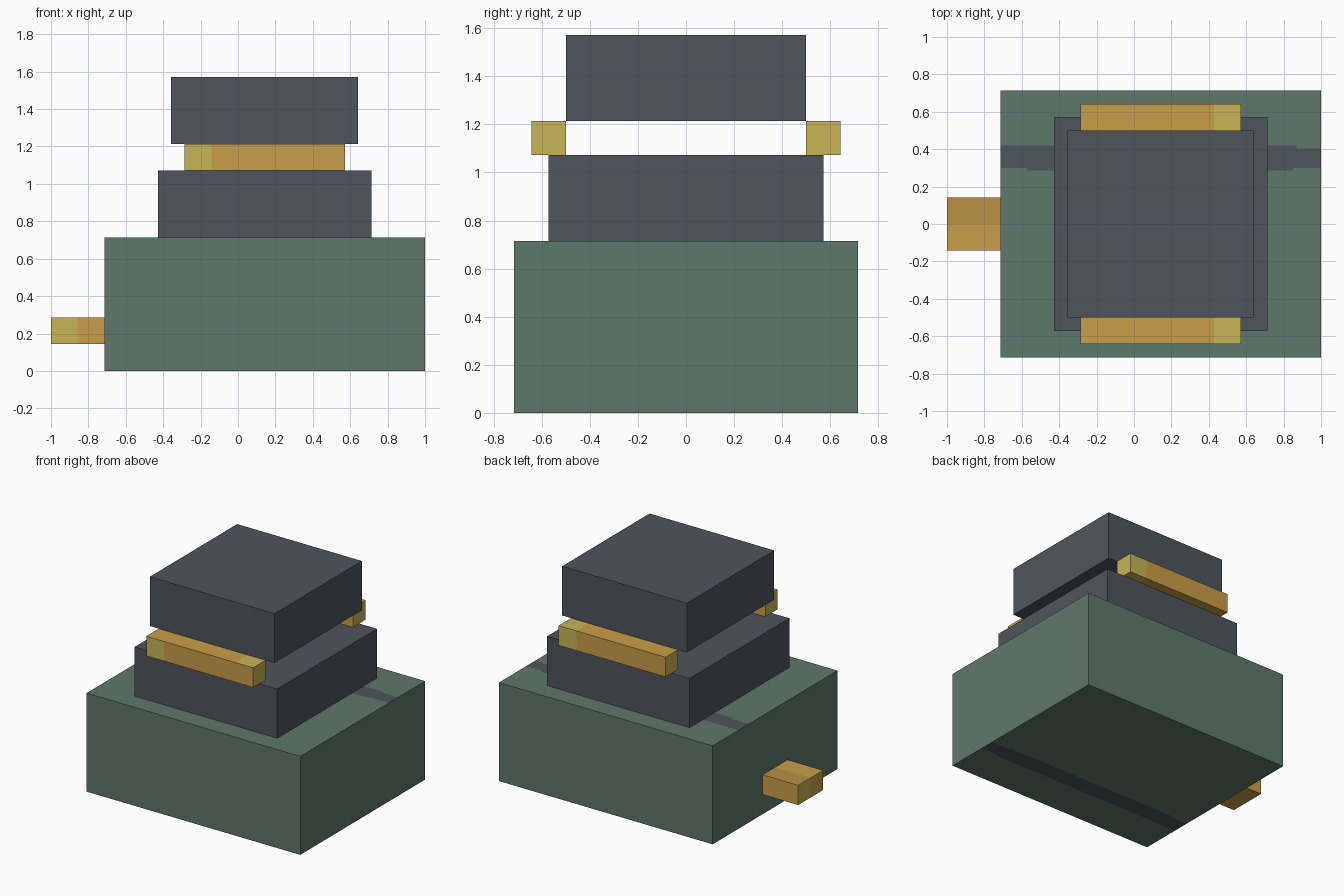
import bpy
import bmesh
from mathutils import Vector

if "Cube" in bpy.data.objects:
    bpy.data.objects.remove(bpy.data.objects["Cube"], do_unlink=True)

U = 1 / 14  # modelling unit: every box sits on this grid


def material(name, rgb):
    lin = [(c / 255 / 12.92) if c < 11 else ((c / 255 + 0.055) / 1.055) ** 2.4 for c in rgb]
    m = bpy.data.materials.new(name)
    m.use_nodes = True
    m.diffuse_color = (*lin, 1)
    m.node_tree.nodes["Principled BSDF"].inputs["Base Color"].default_value = (*lin, 1)
    return m


GREEN = material("moss green", (95, 120, 107))
SLATE = material("slate grey", (78, 85, 93))
ORANGE = material("amber orange", (201, 158, 73))
YELLOW = material("pale yellow", (200, 181, 86))
OCHRE = material("dark ochre", (185, 146, 68))


def box(name, lo, hi, mats, cuts=(), rule=None, flat_only=False):
    """Box between two grid corners, cut by (axis, position) planes, coloured by a face rule."""
    lo, hi = Vector(lo) * U, Vector(hi) * U
    bm = bmesh.new()
    bmesh.ops.create_cube(bm, size=1)
    for v in bm.verts:
        v.co = (lo + hi) / 2 + Vector(a * b for a, b in zip(v.co, hi - lo))
    for axis, pos in cuts:
        no = Vector((0, 0, 0))
        no[axis] = 1
        bm.normal_update()
        faces = [f for f in bm.faces if not flat_only or abs(f.normal.z) > 0.9]
        edges = {e for f in faces for e in f.edges}
        verts = {v for f in faces for v in f.verts}
        bmesh.ops.bisect_plane(bm, geom=faces + list(edges) + list(verts),
                               plane_co=no * pos, plane_no=no)
    bm.normal_update()
    if rule:
        for f in bm.faces:
            f.material_index = rule(f.calc_center_median(), f.normal)
    me = bpy.data.meshes.new(name)
    bm.to_mesh(me)
    bm.free()
    for m in mats:
        me.materials.append(m)
    ob = bpy.data.objects.new(name, me)
    bpy.context.collection.objects.link(ob)
    return ob


# Body with a ragged stripe across the top, mirrored on the underside
def stripe(c, n):
    if abs(n.z) < 0.9:
        return 0
    y = c.y if n.z > 0 else -c.y
    low = 0.30 if c.x < -0.57 or c.x > 0.85 else 0.285
    high = 0.405 if c.x > 0.87 else 0.42
    return 1 if low < y < high else 0


stripe_cuts = [(1, s * y) for s in (1, -1) for y in (0.285, 0.30, 0.405, 0.42)]
stripe_cuts += [(0, x) for x in (-0.57, 0.85, 0.87)]
box("body", (-10, -10, 0), (14, 10, 10), [GREEN, SLATE], stripe_cuts, stripe, True)

# Stacked upper blocks
box("middle_block", (-6, -8, 10), (10, 8, 15), [SLATE])
box("top_block", (-5, -7, 17), (9, 7, 22), [SLATE])


# Side bars with yellow ends
def bar_colour(c, n):
    if abs(n.x) > 0.9:
        return 1
    if n.y < -0.9:
        return int(c.x < -2 * U)
    return int(c.x > 6 * U)


for side, y in (("front", -9), ("back", 7)):
    box(side + "_bar", (-4, y, 15), (8, y + 2, 17), [ORANGE, YELLOW],
        [(0, -2 * U), (0, 6 * U)], bar_colour)


# Peg on the right side
def peg_colour(c, n):
    if n.y < -0.9:
        return int(c.x < -12 * U)
    if n.x < -0.9:
        return int(c.y > 0)
    if n.z > 0.9:
        return 2 if c.y > 0 else 0
    return 0


box("side_peg", (-14, -2, 2), (-10, 2, 4), [ORANGE, YELLOW, OCHRE],
    [(0, -12 * U), (1, 0)], peg_colour)
